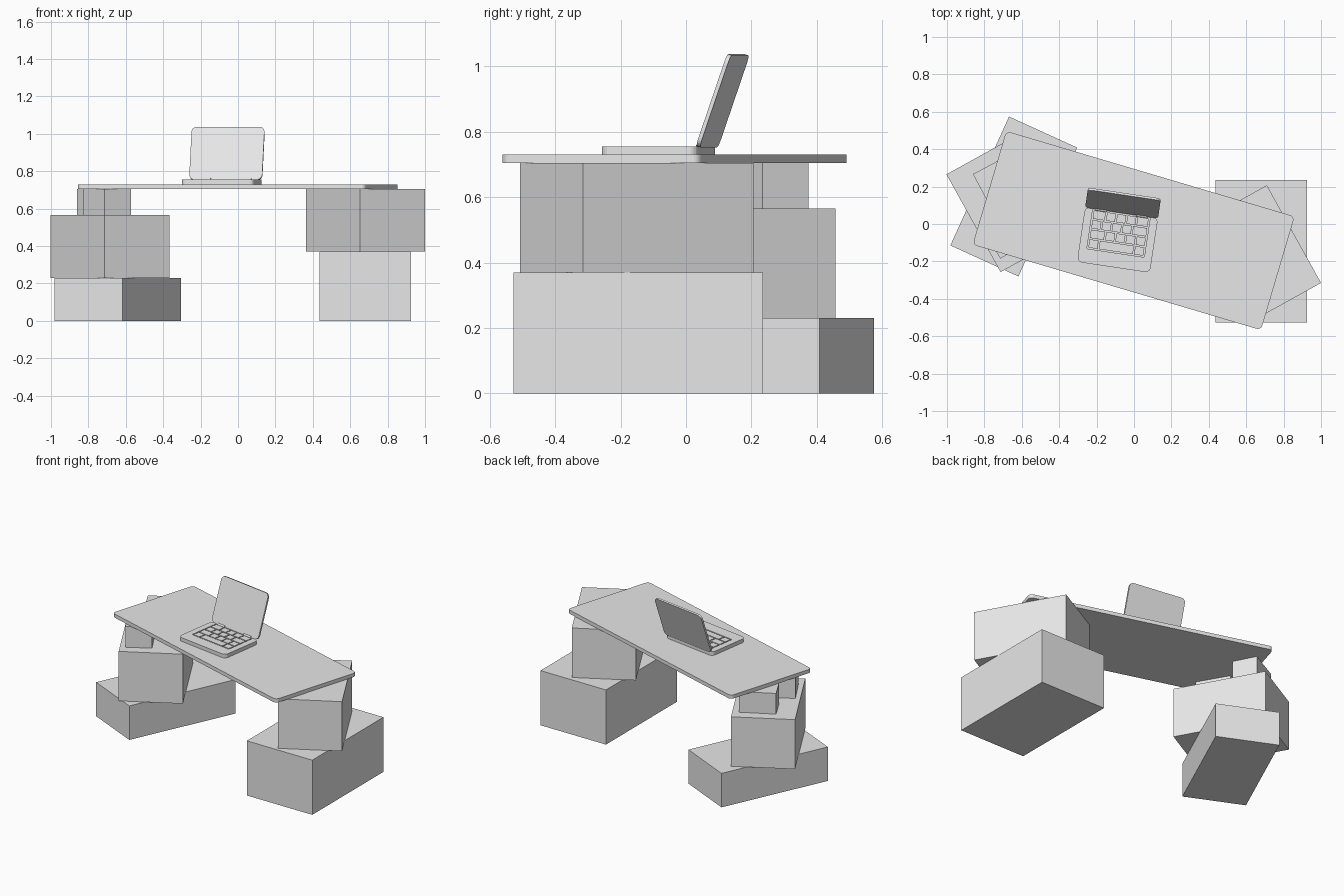
import bpy
import bmesh
from math import radians
from mathutils import Matrix, Vector

if "Cube" in bpy.data.objects:
    bpy.data.objects.remove(bpy.data.objects["Cube"])

grey = bpy.data.materials.new("light_grey")
grey.use_nodes = True
grey.diffuse_color = (0.8, 0.8, 0.8, 1)
grey.node_tree.nodes["Principled BSDF"].inputs["Base Color"].default_value = (0.8, 0.8, 0.8, 1)


def slab_mesh(size, radius=0):
    """Box standing on its local z = 0, with optional rounded vertical corners."""
    bm = bmesh.new()
    bmesh.ops.create_cube(bm, size=1)
    bmesh.ops.translate(bm, verts=bm.verts, vec=(0, 0, 0.5))
    bmesh.ops.scale(bm, verts=bm.verts, vec=size)
    if radius:
        upright = [e for e in bm.edges
                   if abs(e.verts[0].co.z - e.verts[1].co.z) > size[2] / 2]
        bmesh.ops.bevel(bm, geom=upright, offset=radius, segments=5,
                        profile=0.5, affect='EDGES')
    return bm


def place(name, bm, matrix):
    mesh = bpy.data.meshes.new(name)
    bm.to_mesh(mesh)
    bm.free()
    mesh.materials.append(grey)
    obj = bpy.data.objects.new(name, mesh)
    obj.matrix_world = matrix
    bpy.context.collection.objects.link(obj)
    return obj


def frame(x, y, z, turn):
    return Matrix.Translation((x, y, z)) @ Matrix.Rotation(radians(turn), 4, 'Z')


# Stacked blocks that carry the desk: name, size, centre x, y, base z, turn
blocks = [
    ("left_lower_block", (0.49, 0.762, 0.37), 0.68, -0.146, 0, 0),
    ("left_upper_block", (0.396, 0.597, 0.335), 0.682, -0.15, 0.37, 29),
    ("right_lower_block", (0.4, 0.757, 0.23), -0.643, 0.147, 0, -24.5),
    ("right_middle_block", (0.396, 0.597, 0.335), -0.685, 0.1, 0.23, 29),
    ("right_front_spacer", (0.165, 0.227, 0.14), -0.7, -0.045, 0.565, 30),
    ("right_back_spacer", (0.23, 0.16, 0.14), -0.722, 0.25, 0.565, 28),
]
for name, size, x, y, z, turn in blocks:
    place(name, slab_mesh(size), frame(x, y, z, turn))

# Desk top
place("desk_top", slab_mesh((1.608, 0.633, 0.025), 0.025),
      frame(-0.002, -0.035, 0.705, -16.5))

# Laptop base with a sunken keyboard well
laptop = frame(-0.088, -0.084, 0.73, -8.5)
base_size = Vector((0.394, 0.298, 0.025))
well_size = Vector((0.31, 0.215))
well_y = 0.036
well_depth = 0.009
bm = slab_mesh(base_size, 0.028)
top = max(bm.faces, key=lambda f: f.calc_center_median().z)
bmesh.ops.inset_individual(bm, faces=[top], thickness=0.022)
inner = Vector((base_size.x - 0.044, base_size.y - 0.044))
for v in top.verts:
    v.co.x *= well_size.x / inner.x
    v.co.y = v.co.y * well_size.y / inner.y + well_y
floor = bmesh.ops.extrude_discrete_faces(bm, faces=[top])["faces"][0]
bmesh.ops.translate(bm, verts=floor.verts, vec=(0, 0, -well_depth))
place("laptop_base", bm, laptop)

# Keys in staggered rows, front row with a long space bar
rows = [
    (1, 3.4, 1),
    (1.5, 1, 1, 1, 1),
    (1, 1, 1, 1, 1.5),
    (1.3, 1, 1, 1, 1.2),
]
gap = 0.007
pitch = (well_size.y - gap) / len(rows)
keys = bmesh.new()
for r, widths in enumerate(rows):
    unit = (well_size.x - gap) / sum(widths)
    x = (gap - well_size.x) / 2
    y = well_y - well_size.y / 2 + gap / 2 + pitch * (r + 0.5)
    for w in widths:
        size = (w * unit - gap, pitch - gap, well_depth)
        spot = Matrix.Translation((x + w * unit / 2, y, base_size.z - well_depth / 2))
        bmesh.ops.create_cube(keys, size=1, matrix=spot @ Matrix.Diagonal((*size, 1)))
        x += w * unit
place("keyboard_keys", keys, laptop)

# Screen lid leaning back from the rear edge
hinge = laptop @ Matrix.Translation((0, 0.144, 0.026)) @ Matrix.Rotation(radians(71), 4, 'X')
place("laptop_lid", slab_mesh((0.394, 0.298, 0.012), 0.028),
      hinge @ Matrix.Translation((0, 0.149, -0.012)))

# Hinge barrels
for side, x in (("left", 0.11), ("right", -0.11)):
    bm = bmesh.new()
    bmesh.ops.create_cone(bm, cap_ends=True, segments=12, radius1=0.007,
                          radius2=0.007, depth=0.06,
                          matrix=Matrix.Rotation(radians(90), 4, 'Y'))
    place(side + "_hinge", bm, laptop @ Matrix.Translation((x, 0.144, 0.027)))
